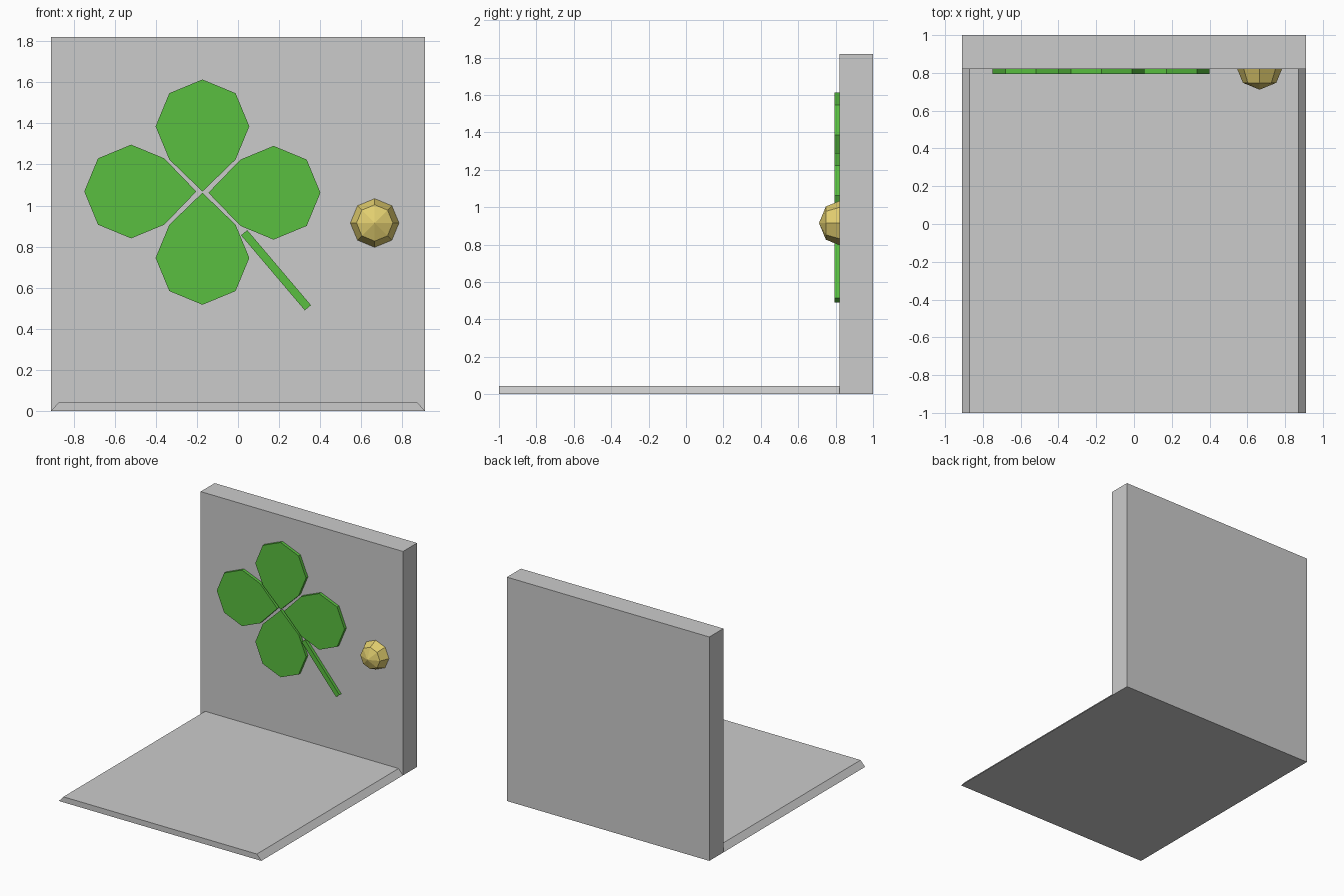
import bpy, bmesh, math
from mathutils import Matrix

if "Cube" in bpy.data.objects:
    bpy.data.objects.remove(bpy.data.objects["Cube"])


def material(name, rgb):
    m = bpy.data.materials.new(name)
    m.diffuse_color = (*rgb, 1)
    m.use_nodes = True
    m.node_tree.nodes["Principled BSDF"].inputs["Base Color"].default_value = m.diffuse_color
    return m


def finish(bm, name, mat=None):
    bmesh.ops.recalc_face_normals(bm, faces=bm.faces)
    me = bpy.data.meshes.new(name)
    bm.to_mesh(me)
    bm.free()
    ob = bpy.data.objects.new(name, me)
    bpy.context.collection.objects.link(ob)
    if mat:
        me.materials.append(mat)
    return ob


def prism(name, outline, y0, y1, mat=None):
    """Extrude an (x, z) outline along y."""
    bm = bmesh.new()
    face = bm.faces.new([bm.verts.new((x, y0, z)) for x, z in outline])
    ext = bmesh.ops.extrude_face_region(bm, geom=[face])
    moved = [g for g in ext["geom"] if isinstance(g, bmesh.types.BMVert)]
    bmesh.ops.translate(bm, verts=moved, vec=(0, y1 - y0, 0))
    return finish(bm, name, mat)


green = material("leaf_green", (0.10, 0.52, 0.05))
gold = material("gold", (0.76, 0.62, 0.16))

# Upright wall and floor slab with sloping sides
prism("back_wall", [(-0.91, 0), (0.91, 0), (0.91, 1.82), (-0.91, 1.82)], 0.82, 1.0)
prism("floor_slab", [(-0.91, 0), (0.91, 0), (0.87, 0.045), (-0.87, 0.045)], -1.0, 0.82)

# Four octagonal leaves, each with one corner drawn out to the clover centre
R, TIP = 0.228, 0.317
leaves = [("top", -0.173, 1.385, 270), ("left", -0.52, 1.068, 0),
          ("bottom", -0.173, 0.745, 90), ("right", 0.173, 1.062, 180)]
for label, cx, cz, tip_angle in leaves:
    outline = []
    for i in range(8):
        a = math.radians(tip_angle + 45 * i)
        r = TIP if i == 0 else R
        outline.append((cx + r * math.cos(a), cz + r * math.sin(a)))
    prism("leaf_" + label, outline, 0.795, 0.825, green)

# Slanted stem
prism("stem", [(0.015, 0.855), (0.325, 0.49), (0.355, 0.515), (0.045, 0.88)],
      0.795, 0.825, green)

# Faceted round knob, partly sunk in the wall
bm = bmesh.new()
bmesh.ops.create_uvsphere(
    bm, u_segments=8, v_segments=4, radius=0.125,
    matrix=Matrix.Translation((0.665, 0.836, 0.915)) @ Matrix.Rotation(math.pi / 2, 4, 'X'))
finish(bm, "door_knob", gold)
